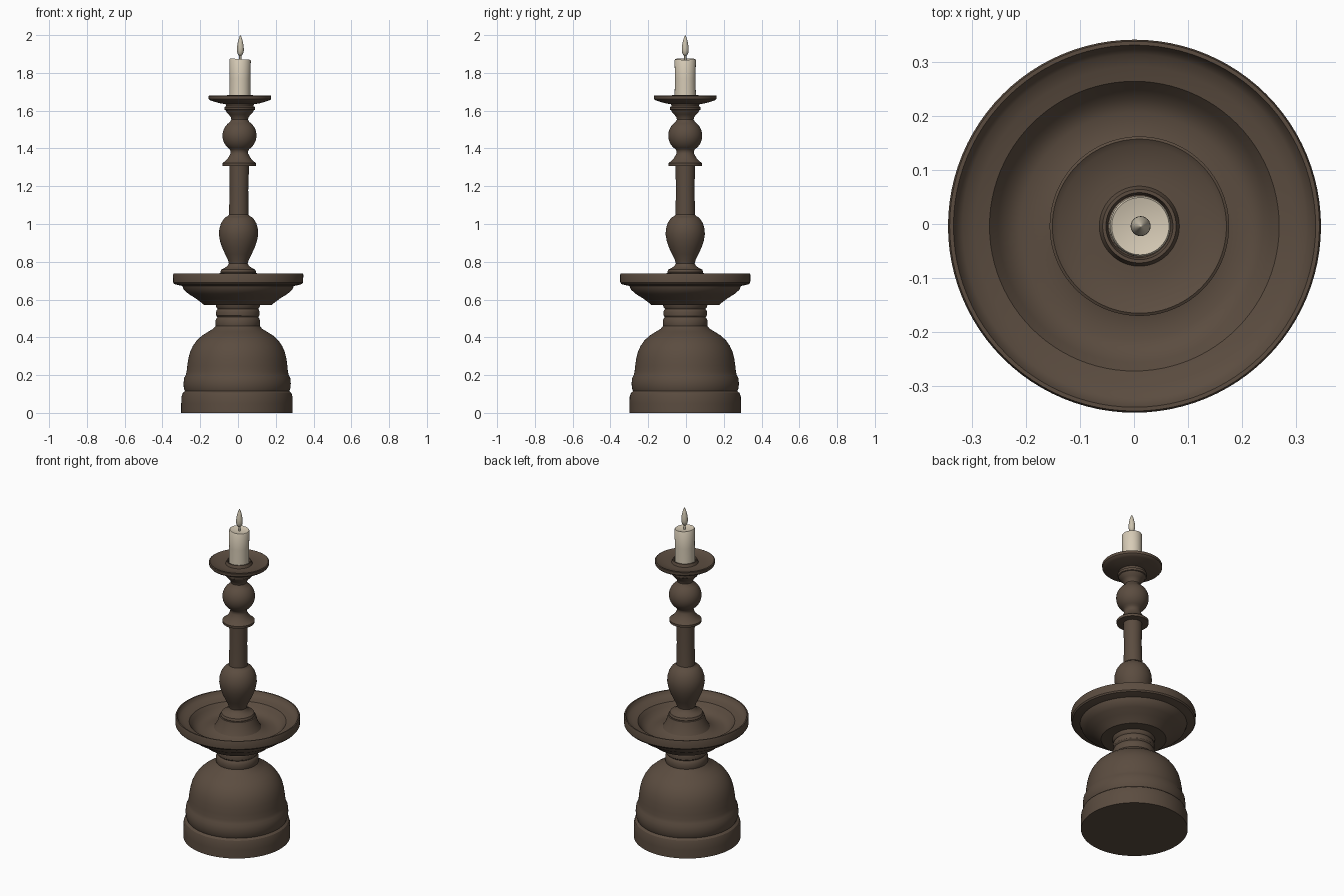
import bpy, bmesh, math

def material(name, rgb):
    m = bpy.data.materials.new(name)
    m.diffuse_color = (*rgb, 1)
    return m

bronze = material("dark bronze", (0.105, 0.073, 0.051))
wax = material("cream wax", (0.68, 0.60, 0.47))
flame_mat = material("pale flame", (0.60, 0.54, 0.42))

def axis(z):
    # the whole stick leans very slightly towards +x
    return -0.006 + 0.0095 * z, -0.004

def lathe(name, profile, mat, segs=96, angle=32):
    """Revolve a bottom-to-top (radius, height) profile; radius 0 closes it."""
    bm = bmesh.new()
    rings = []
    for r, z in profile:
        cx, cy = axis(z)
        n = segs if r > 0 else 1
        rings.append([bm.verts.new((cx + r * math.cos(2 * math.pi * i / segs),
                                    cy + r * math.sin(2 * math.pi * i / segs), z))
                      for i in range(n)])
    for a, b in zip(rings, rings[1:]):
        for i in range(segs):
            j = (i + 1) % segs
            if len(a) == 1:
                bm.faces.new((a[0], b[j], b[i]))
            elif len(b) == 1:
                bm.faces.new((a[i], a[j], b[0]))
            else:
                bm.faces.new((a[i], a[j], b[j], b[i]))
    me = bpy.data.meshes.new(name)
    bm.to_mesh(me)
    bm.free()
    me.materials.append(mat)
    ob = bpy.data.objects.new(name, me)
    bpy.context.collection.objects.link(ob)
    bpy.ops.object.select_all(action='DESELECT')
    ob.select_set(True)
    bpy.context.view_layer.objects.active = ob
    bpy.ops.object.shade_smooth_by_angle(angle=math.radians(angle))
    return ob

# bell-shaped base with stepped skirt
lathe("bell_base", [(0, 0), (0.295, 0), (0.295, 0.05), (0.294, 0.085), (0.288, 0.105),
    (0.276, 0.115), (0.282, 0.13), (0.284, 0.155), (0.281, 0.185), (0.273, 0.2),
    (0.268, 0.22), (0.265, 0.25), (0.259, 0.29), (0.25, 0.325), (0.236, 0.355),
    (0.215, 0.385), (0.187, 0.41), (0.155, 0.43), (0.13, 0.445), (0.117, 0.46)], bronze)

# ringed neck under the tray
lathe("neck_rings", [(0.115, 0.455), (0.118, 0.465), (0.118, 0.49), (0.112, 0.502),
    (0.108, 0.507), (0.114, 0.515), (0.115, 0.535), (0.112, 0.545), (0.107, 0.55),
    (0.115, 0.56), (0.118, 0.575)], bronze)

# wide drip tray: underside, rim, stepped inside and central mound
lathe("drip_tray", [(0.11, 0.572), (0.18, 0.572), (0.195, 0.585), (0.225, 0.607),
    (0.262, 0.63), (0.287, 0.652), (0.295, 0.672), (0.315, 0.676), (0.338, 0.682),
    (0.344, 0.69), (0.345, 0.73), (0.342, 0.738), (0.335, 0.738), (0.329, 0.725),
    (0.318, 0.714), (0.295, 0.706), (0.268, 0.70), (0.252, 0.68), (0.235, 0.66),
    (0.21, 0.65), (0.16, 0.652), (0.13, 0.668), (0.112, 0.70), (0.10, 0.74),
    (0.085, 0.745)], bronze)

# turned stem: foot, vase, shaft
lathe("stem", [(0.092, 0.735), (0.095, 0.745), (0.09, 0.758), (0.07, 0.768),
    (0.055, 0.78), (0.05, 0.792), (0.055, 0.81), (0.07, 0.84), (0.086, 0.875),
    (0.098, 0.91), (0.104, 0.945), (0.102, 0.975), (0.093, 1.005), (0.077, 1.03),
    (0.066, 1.038), (0.058, 1.042), (0.052, 1.05), (0.049, 1.18), (0.052, 1.31)], bronze)

# collar, ball and flared neck
ball = [(0.09 * math.sin(t), 1.468 - 0.088 * math.cos(t))
        for t in [math.radians(35 + 110 * k / 14) for k in range(15)]]
lathe("collar_and_ball", [(0.05, 1.306), (0.088, 1.308), (0.089, 1.322), (0.075, 1.332),
    (0.059, 1.35), (0.047, 1.372), (0.046, 1.385)] + ball +
    [(0.044, 1.553), (0.047, 1.565), (0.058, 1.58), (0.07, 1.592), (0.075, 1.602)], bronze)

# upper dish with candle socket
lathe("candle_dish", [(0.07, 1.6), (0.08, 1.605), (0.082, 1.618), (0.072, 1.624),
    (0.075, 1.634), (0.11, 1.64), (0.145, 1.651), (0.16, 1.656), (0.165, 1.662),
    (0.166, 1.678), (0.161, 1.681), (0.15, 1.674), (0.10, 1.667), (0.074, 1.668),
    (0.068, 1.684), (0.062, 1.684), (0.058, 1.67), (0, 1.67)], bronze)

# candle with shallow melted top, slightly higher on the left
candle = lathe("candle", [(0, 1.672), (0.056, 1.672), (0.055, 1.77), (0.056, 1.868),
    (0.053, 1.873), (0.045, 1.871), (0.02, 1.866), (0, 1.866)], wax, segs=64)
for v in candle.data.vertices:
    if v.co.z > 1.86:
        v.co.z -= 0.07 * (v.co.x - 0.011)

# wick and flame
lathe("wick", [(0.006, 1.86), (0.006, 1.90)], flame_mat, segs=16)
lathe("flame", [(0, 1.89), (0.009, 1.893), (0.015, 1.902), (0.0185, 1.917), (0.018, 1.935),
    (0.015, 1.955), (0.011, 1.973), (0.006, 1.989), (0.002, 1.998), (0, 2.0)],
    flame_mat, segs=24, angle=60)
